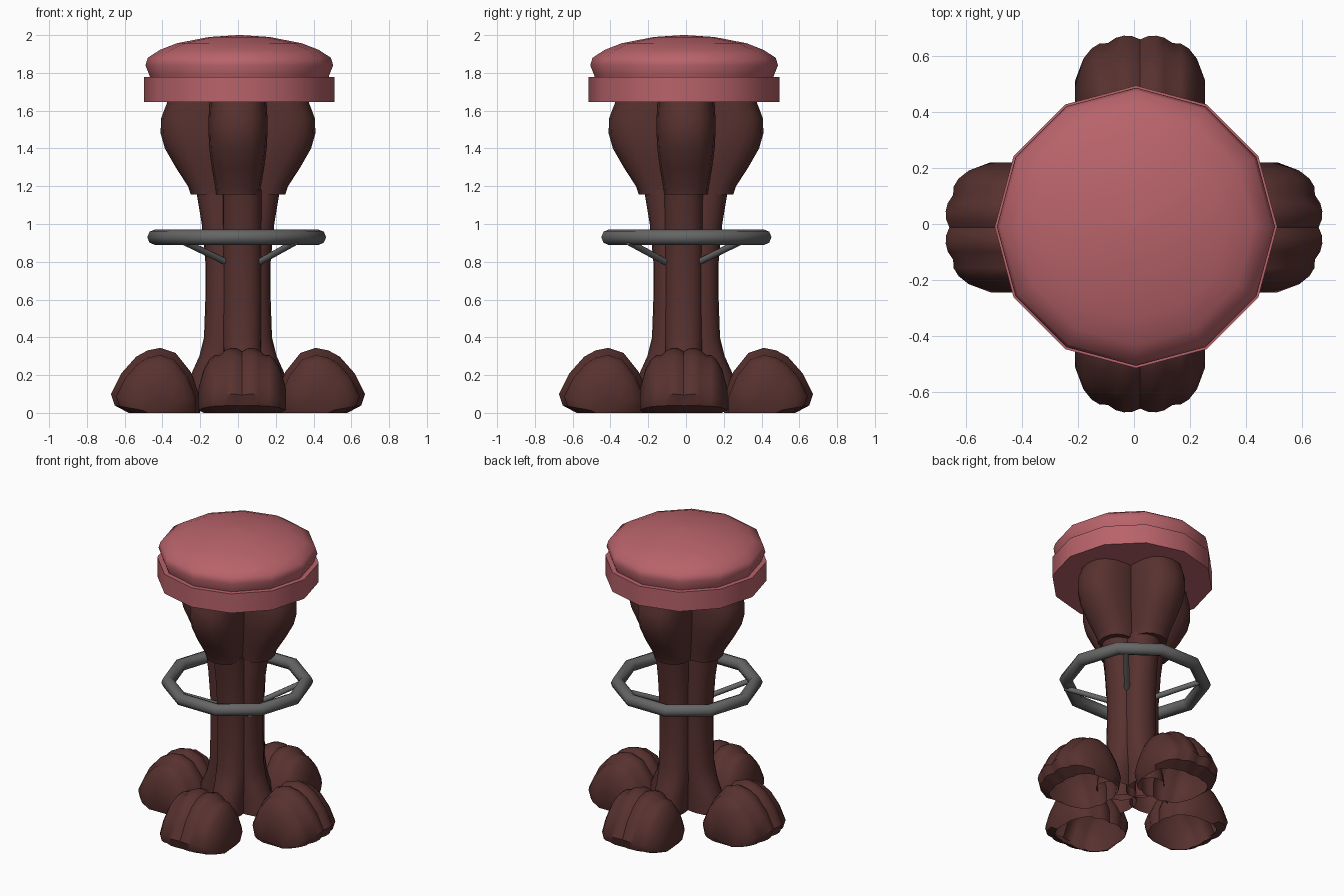
import bpy
from math import pi, sin, cos, radians, copysign
from mathutils import Vector, Matrix

if "Cube" in bpy.data.objects:
    bpy.data.objects.remove(bpy.data.objects["Cube"])


def material(name, rgb):
    m = bpy.data.materials.new(name)
    m.diffuse_color = (*rgb, 1)
    m.use_nodes = True
    m.node_tree.nodes["Principled BSDF"].inputs["Base Color"].default_value = m.diffuse_color
    return m


WOOD = material("dark_wood", (0.095, 0.031, 0.028))
FABRIC = material("red_fabric", (0.48, 0.125, 0.145))
METAL = material("dark_metal", (0.13, 0.13, 0.13))


def finish(ob, mat, angle=40):
    ob.data.materials.append(mat)
    bpy.ops.object.select_all(action='DESELECT')
    ob.select_set(True)
    bpy.context.view_layer.objects.active = ob
    bpy.ops.object.shade_smooth_by_angle(angle=radians(angle))
    return ob


def loft(name, rings, mat, matrix=Matrix(), angle=40, closed=True, start_cap=True):
    """Skin a list of equal-length rings (closed or open) and cap the ends."""
    n = len(rings[0])
    verts = [p for r in rings for p in r]
    faces = [(i * n + j, i * n + (j + 1) % n, (i + 1) * n + (j + 1) % n, (i + 1) * n + j)
             for i in range(len(rings) - 1) for j in range(n if closed else n - 1)]
    if start_cap:
        faces.append(tuple(reversed(range(n))))
    faces.append(tuple(range(len(verts) - n, len(verts))))
    me = bpy.data.meshes.new(name)
    me.from_pydata(verts, [], faces)
    me.transform(matrix)
    ob = bpy.data.objects.new(name, me)
    bpy.context.collection.objects.link(ob)
    return finish(ob, mat, angle)


def oval(cx, a, b, z, n=12, cy=0, power=1.0):
    """Ellipse ring; power below 1 makes it boxier."""
    pts = []
    for i in range(n):
        c, s = cos(2 * pi * i / n), sin(2 * pi * i / n)
        pts.append((cx + a * copysign(abs(c) ** power, c),
                    cy + b * copysign(abs(s) ** power, s), z))
    return pts


def column_rings(rows, power):
    """rows: (z, inner radius, outer radius, half width)"""
    return [oval((i + o) / 2, (o - i) / 2, w, z, 16, 0, power) for z, i, o, w in rows]


# Leg sections, drawn pointing along +x
SHAFT = [(0.1, 0.0, 0.27, 0.10), (0.2, 0.0, 0.25, 0.10), (0.3, -0.01, 0.205, 0.102),
         (0.4, -0.02, 0.18, 0.104), (0.6, -0.02, 0.173, 0.104), (0.8, -0.02, 0.173, 0.104),
         (1.0, -0.02, 0.192, 0.105), (1.18, -0.02, 0.222, 0.105)]
THIGH = [(1.155, -0.02, 0.25, 0.115), (1.2, -0.02, 0.265, 0.12), (1.3, -0.02, 0.33, 0.138),
         (1.4, -0.02, 0.387, 0.152), (1.48, -0.02, 0.41, 0.156), (1.56, -0.02, 0.407, 0.156),
         (1.67, -0.02, 0.365, 0.15)]
PAW = [(.2, 0), (.2, .1), (.25, .22), (.33, .32), (.41, .347), (.48, .333),
       (.54, .30), (.62, .21), (.675, .1), (.655, .04), (.58, 0)]


def paw_rings(half=0.238, toes=4, seg=4):
    rings = []
    for k in range(toes * seg + 1):
        q = k / (toes * seg)
        t = (2 * q - 1) * 0.975
        s = (1 - abs(t) ** 2.7) ** (1 / 2.7)
        if 0 < q < 1:
            s *= 0.94 + 0.06 * abs(sin(pi * toes * q)) ** 0.7
        rings.append([(0.42 + (r - 0.42) * s, half * t * (0.87 if z < 0.03 else 1), z * s)
                      for r, z in reversed(PAW)])
    return rings


# Four legs: hollow paw, shaft and thigh each
LEGS = [("right", 0, (0, -0.012)), ("back", 90, (0.022, 0)),
        ("left", 180, (0, -0.012)), ("front", 270, (0.022, 0))]
for side, deg, (dx, dy) in LEGS:
    rot = Matrix.Rotation(radians(deg), 4, 'Z')
    shift = Matrix.Translation((dx, dy, 0)) @ rot
    loft(side + "_paw", paw_rings(), WOOD, shift, closed=False)
    loft(side + "_leg_shaft", column_rings(SHAFT, 0.9), WOOD, shift, start_cap=False)
    loft(side + "_thigh", column_rings(THIGH, 0.82), WOOD, rot)


# Twelve-sided seat: band and domed cushion
def seat_ring(r, z):
    return oval(0.007, r, r, z, 12, -0.01)


loft("seat_band", [seat_ring(0.505, 1.645), seat_ring(0.505, 1.777)], FABRIC)
loft("seat_cushion", [seat_ring(r, z) for r, z in
     [(0.47, 1.76), (0.475, 1.785), (0.497, 1.84), (0.485, 1.88), (0.42, 1.922),
      (0.33, 1.957), (0.16, 1.99), (0.01, 2.0)]], FABRIC, angle=60)

# Foot ring
bpy.ops.mesh.primitive_torus_add(major_segments=10, minor_segments=8, major_radius=0.4325,
                                 minor_radius=0.041, location=(-0.007, 0.002, 0.93))
ring = bpy.context.object
ring.name = "foot_ring"
finish(ring, METAL, 60)

# Diagonal struts between the legs and the ring
for sx, xn in ((1, "right"), (-1, "left")):
    for sy, yn in ((1, "back"), (-1, "front")):
        a = Vector((0.025 + 0.09 * sx, -0.02 + 0.09 * sy, 0.80))
        b = Vector((0.01 + 0.295 * sx, -0.01 + 0.295 * sy, 0.905))
        d = b - a
        m = Matrix.Translation(a) @ d.to_track_quat('Z', 'Y').to_matrix().to_4x4()
        loft(f"{yn}_{xn}_strut", [oval(0, 0.018, 0.018, 0, 8),
                                  oval(0, 0.018, 0.018, d.length, 8)], METAL, m, 50)
